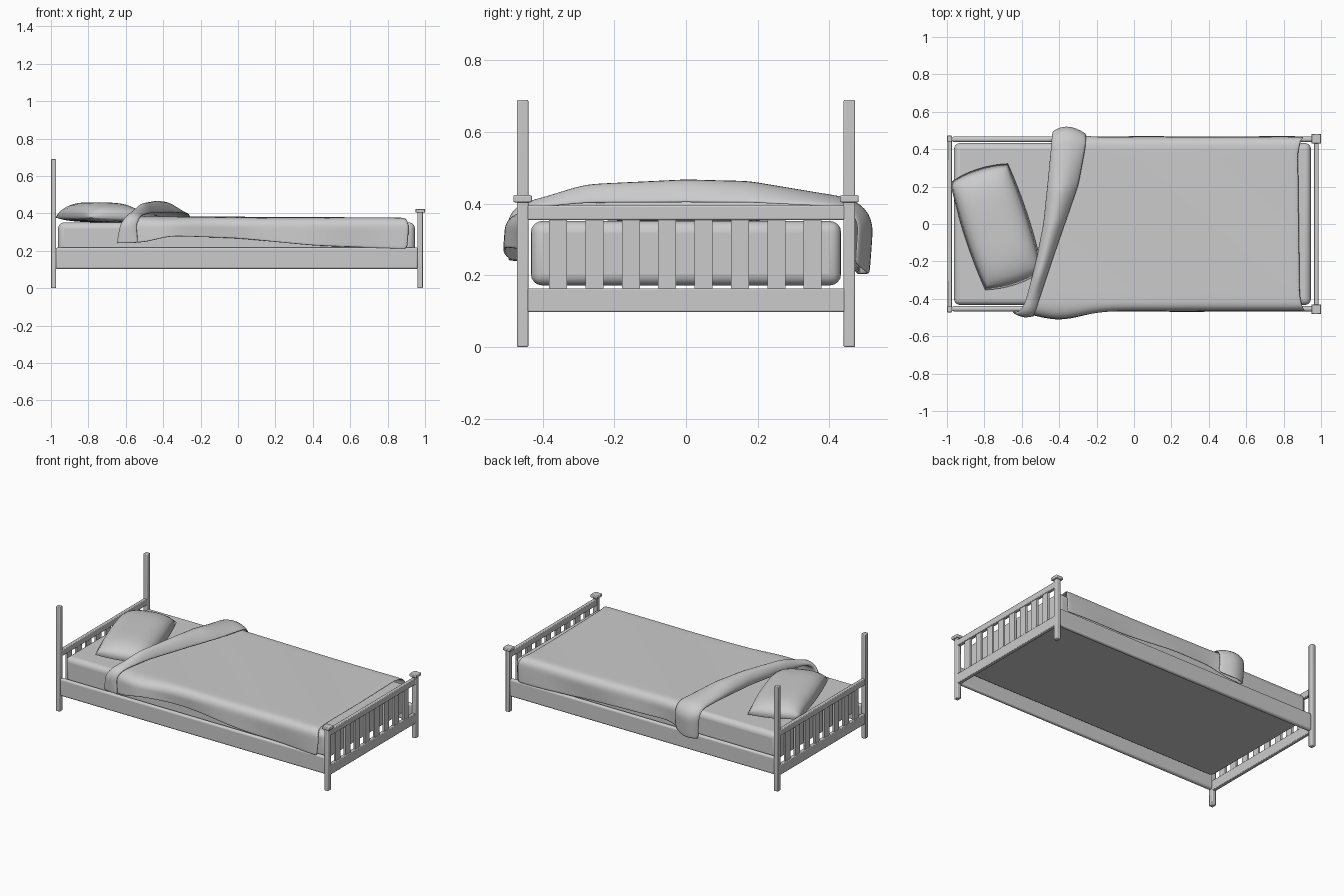
import bpy, math

if "Cube" in bpy.data.objects:
    bpy.data.objects.remove(bpy.data.objects["Cube"])

def finish(ob, angle=40):
    bpy.ops.object.select_all(action='DESELECT')
    ob.select_set(True)
    bpy.context.view_layer.objects.active = ob
    bpy.ops.object.shade_smooth_by_angle(angle=math.radians(angle))

def mesh_object(name, verts, faces):
    me = bpy.data.meshes.new(name)
    me.from_pydata(verts, [], faces)
    ob = bpy.data.objects.new(name, me)
    bpy.context.collection.objects.link(ob)
    return ob

def box(name, x, y, z, bevel=0.0, segs=3):
    """Box from (min, max) pairs."""
    bpy.ops.mesh.primitive_cube_add(size=1, location=[sum(p) / 2 for p in (x, y, z)])
    ob = bpy.context.object
    ob.name = name
    ob.scale = [p[1] - p[0] for p in (x, y, z)]
    bpy.ops.object.transform_apply(location=False, rotation=False, scale=True)
    if bevel:
        m = ob.modifiers.new("bevel", 'BEVEL')
        m.width, m.segments = bevel, segs
        finish(ob)
    return ob

def lerp_table(t, v):
    """Smooth interpolation in a small table of (t, value) points."""
    if v <= t[0][0]:
        return t[0][1]
    for (a, p), (b, q) in zip(t, t[1:]):
        if v <= b:
            f = (v - a) / (b - a)
            return p + (q - p) * f
    return t[-1][1]

# Head and foot ends: posts, rails and slats
for end, x0, x1, top in (("head", -1.0, -0.972, 0.69), ("foot", 0.96, 0.988, 0.408)):
    for side, s in (("front", -1), ("back", 1)):
        y = s * 0.456
        box(f"{end}_{side}_post", (x0, x1), (y - .016, y + .016), (0, top), .004, 2)
        if end == "foot":
            box(f"foot_{side}_cap", (.949, 1.0), (y - .026, y + .026), (.404, .424), .004, 2)
    xm = (x0 + x1) / 2
    box(f"{end}_top_rail", (xm - .012, xm + .012), (-.445, .445), (.355, .395), .004, 2)
    box(f"{end}_bottom_rail", (xm - .012, xm + .012), (-.445, .445), (.098, .164), .004, 2)
    for i in range(8):
        y = -.357 + .1015 * i
        box(f"{end}_slat_{i + 1}", (xm - .007, xm + .007), (y - .025, y + .025), (.16, .36))

# Side rails with rounded faces
for side, s in (("front", -1), ("back", 1)):
    y = s * 0.453
    box(f"{side}_side_rail", (-.975, .963), (y - .014, y + .014), (.102, .218), .012, 4)

# Mattress
box("mattress", (-.962, .946), (-.433, .433), (.172, .352), .032, 4)

# Pillow: superelliptic cushion, turned on the bed
N, M = 16, 24
verts, faces = [], []
for sgn in (1, -1):
    for j in range(M + 1):
        for i in range(N + 1):
            u, v = 2 * i / N - 1, 2 * j / M - 1
            e = max(0, (1 - abs(u) ** 3.0) * (1 - abs(v) ** 4.0)) ** 0.55
            px = .178 * u * (1 - .09 * v * v)
            py = .325 * v * (1 - .07 * u * u)
            verts.append((px, py, e * (.085 if sgn > 0 else -.022)))
    base = 0 if sgn > 0 else (M + 1) * (N + 1)
    for j in range(M):
        for i in range(N):
            a = base + j * (N + 1) + i
            f = (a, a + 1, a + N + 2, a + N + 1)
            faces.append(f if sgn > 0 else f[::-1])
pillow = mesh_object("pillow", verts, faces)
pillow.location = (-.735, -.015, .374)
pillow.rotation_euler = (0, math.radians(2), math.radians(18))
m = pillow.modifiers.new("weld", 'WELD')
m.merge_threshold = .0005
finish(pillow, 80)

# Blanket: one sheet, draped over both sides and folded back near the pillow
FOLD_L = [(-1, -.65), (-.75, -.63), (-.6, -.58), (-.3, -.525), (0, -.485), (.3, -.465), (.6, -.445), (1, -.43)]
FOLD_R = [(-1, -.53), (-.75, -.54), (-.6, -.51), (-.3, -.44), (0, -.365), (.3, -.29), (.6, -.25), (1, -.25)]
HEIGHT = [(-1, .2), (-.6, .3), (-.4, .8), (0, 1), (.25, .95), (.6, .45), (1, .35)]
HEM_F = [(-.66, .237), (-.5, .24), (-.37, .278), (0, .265), (.4, .225), (.9, .205)]
HEM_B = [(-.5, .2), (-.33, .2), (-.2, .25), (.1, .245), (.5, .22), (.9, .21)]
LOOP = [(1, .02), (.8, .062), (.6, .085), (.4, .093), (.2, .08), (.05, .055),
        (0, .03), (.06, .008), (.25, 0), (.6, 0)]

def drape(s, x, off):
    """Point on the draped sheet at cross-section position s, lifted by off."""
    t, sg = abs(s), (-1 if s < 0 else 1)
    ztop = .379 - .007 * (x + .5) / 1.4 + .002 * math.sin(5 * x + 4 * s)
    if t < .6:
        y, z, a = .42 * t / .6, ztop, 0
    else:
        a = min(1, (t - .6) / .15) * math.pi / 2
        y, z = .42 + .042 * math.sin(a), ztop - .042 * (1 - math.cos(a))
        if t > .75:
            k = (t - .75) / .25
            z += (lerp_table(HEM_F if s < 0 else HEM_B, x) - z) * k
            y += .006 * math.sin(9 * x + s) * k
        c, w, h = (-.4, .16, .042) if s < 0 else (-.36, .09, .022)
        y += h * math.exp(-((x - c) / w) ** 2) * math.sin(a)
    return (x, sg * (y + off * math.sin(a)), z + off * math.cos(a))

S, R = 48, 26
verts, faces = [], []
for j in range(S + 1):
    s = 2 * j / S - 1
    xl, xr, h = (lerp_table(t, s) for t in (FOLD_L, FOLD_R, HEIGHT))
    for f, off in LOOP:
        verts.append(drape(s, xl + (xr - xl) * f, off * h))
    xe = lerp_table([(-1, .915), (-.75, .925), (-.55, .897), (.55, .885), (.75, .915), (1, .91)], s)
    for i in range(R + 1):
        verts.append(drape(s, xr + (xe - xr) * i / R, 0))
C = len(LOOP) + R + 1
for j in range(S):
    for i in range(C - 1):
        a = j * C + i
        faces.append((a, a + 1, a + C + 1, a + C))
blanket = mesh_object("blanket", verts, faces)
m = blanket.modifiers.new("smooth", 'SMOOTH')
m.factor, m.iterations = .5, 2
m = blanket.modifiers.new("thickness", 'SOLIDIFY')
m.thickness, m.offset = .008, 0
m = blanket.modifiers.new("subdivision", 'SUBSURF')
m.levels = m.render_levels = 1
finish(blanket, 80)
